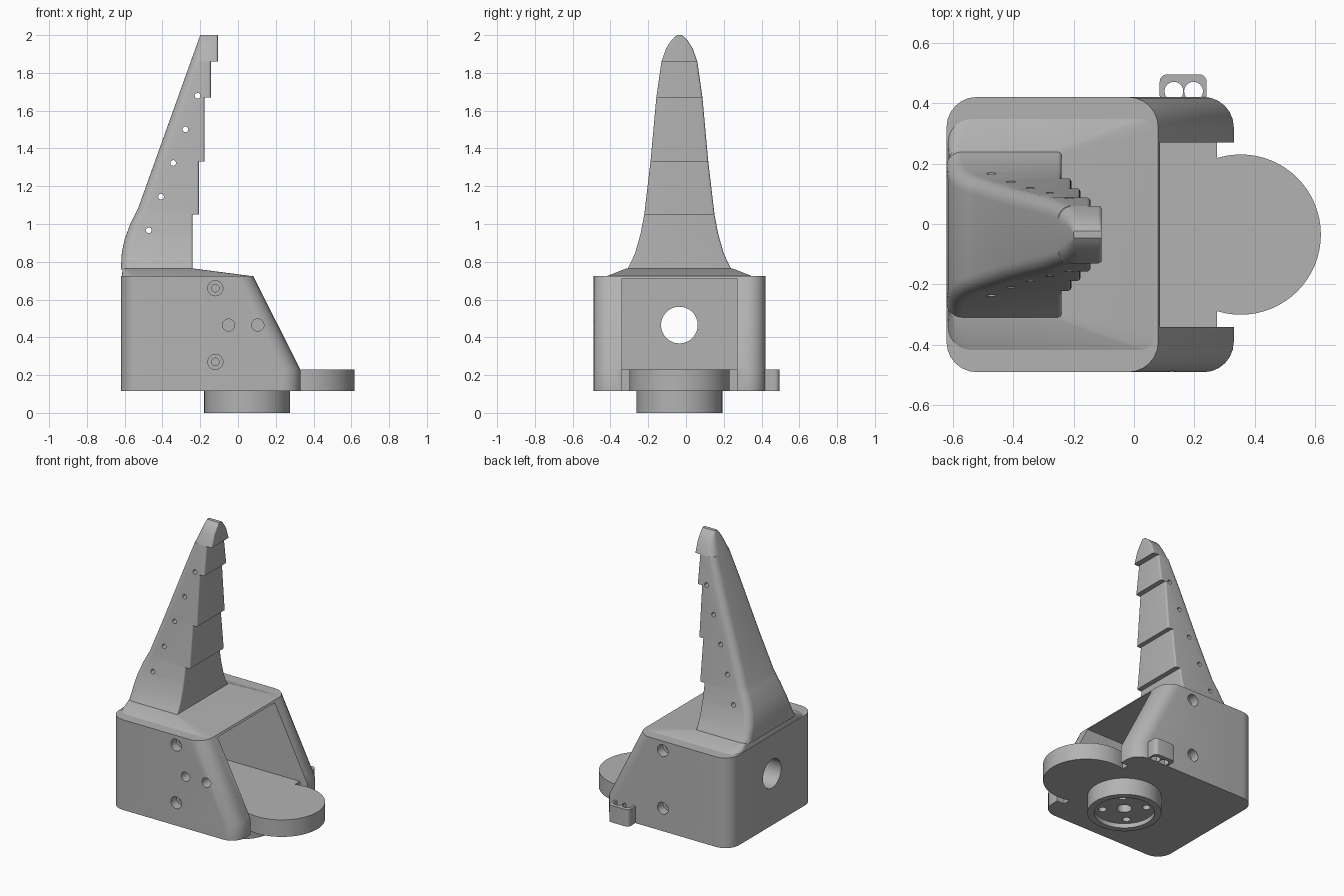
import bpy, bmesh, math
from mathutils import Matrix, Vector

if "Cube" in bpy.data.objects:
    bpy.data.objects.remove(bpy.data.objects["Cube"], do_unlink=True)

YC = -0.035            # symmetry plane of the part
GREY = (0.45, 0.45, 0.45, 1)
mat = bpy.data.materials.new("plain grey")
mat.use_nodes = True
mat.diffuse_color = GREY
mat.node_tree.nodes["Principled BSDF"].inputs["Base Color"].default_value = GREY


def make(name, bm):
    bmesh.ops.recalc_face_normals(bm, faces=bm.faces)
    me = bpy.data.meshes.new(name)
    bm.to_mesh(me)
    bm.free()
    me.materials.append(mat)
    ob = bpy.data.objects.new(name, me)
    bpy.context.collection.objects.link(ob)
    return ob


def section(x0, x1, hw, r_back, r_front, z, yc=YC, steps=6):
    """Rounded rectangle in plan, with separate back and front corner radii."""
    pts = []
    corners = [(x1, 1, 1, r_front), (x0, -1, 1, r_back),
               (x0, -1, -1, r_back), (x1, 1, -1, r_front)]
    for k, (x, sx, sy, r) in enumerate(corners):
        for i in range(steps + 1):
            a = math.pi / 2 * (k + i / steps)
            pts.append(Vector((x - sx * r + r * math.cos(a),
                               yc + sy * (hw - r) + r * math.sin(a), z)))
    return pts


def loft(name, sections):
    bm = bmesh.new()
    rings = [[bm.verts.new(p) for p in s] for s in sections]
    n = len(rings[0])
    for a, b in zip(rings, rings[1:]):
        for i in range(n):
            j = (i + 1) % n
            bm.faces.new((a[i], a[j], b[j], b[i]))
    bm.faces.new(rings[0][::-1])
    bm.faces.new(rings[-1])
    return make(name, bm)


def box(name, lo, hi):
    bm = bmesh.new()
    bmesh.ops.create_cube(bm, size=1)
    lo, hi = Vector(lo), Vector(hi)
    for v in bm.verts:
        v.co = (lo + hi) / 2 + v.co * (hi - lo)
    return make(name, bm)


def rod(name, start, end, r, seg=32):
    """Cylinder between two points."""
    a, b = Vector(start), Vector(end)
    d = b - a
    bm = bmesh.new()
    bmesh.ops.create_cone(bm, cap_ends=True, segments=seg, radius1=r, radius2=r,
                          depth=d.length,
                          matrix=Matrix.Translation((a + b) / 2)
                          @ d.to_track_quat('Z', 'Y').to_matrix().to_4x4())
    return make(name, bm)


def cut(ob, cutter):
    cutter.hide_render = True
    m = ob.modifiers.new("cut", 'BOOLEAN')
    m.operation, m.solver, m.object = 'DIFFERENCE', 'EXACT', cutter
    bpy.context.view_layer.objects.active = ob
    bpy.ops.object.modifier_apply(modifier=m.name)
    bpy.data.objects.remove(cutter, do_unlink=True)


# Housing: rounded block with a sloping front, hollowed out and open at +x
housing = loft("housing", [section(-0.62, x1, 0.455, 0.1, 0.1, z)
                           for x1, z in ((0.33, 0.115), (0.33, 0.23), (0.08, 0.725))])
cut(housing, box("cavity", (-0.5, YC - 0.305, 0.23), (1, YC + 0.305, 0.712)))
cut(housing, box("floor_notch", (0.275, YC - 0.305, 0), (1, YC + 0.305, 0.3)))
cut(housing, rod("rear_hole", (-1, YC, 0.465), (-0.3, YC, 0.465), 0.097, 48))

# Counterbored screw holes on both sides, plain holes on the front wall
for side in (-1, 1):
    for z in (0.27, 0.66):
        for r, depth in ((0.04, 0.06), (0.02, 0.11)):
            cut(housing, rod("screw", (-0.12, YC + side * 0.6, z),
                             (-0.12, YC + side * (0.455 - depth), z), r))
for x in (-0.05, 0.105):
    cut(housing, rod("pin_hole", (x, -0.7, 0.465), (x, -0.2, 0.465), 0.032))

# Raised roof tapering up to the horn
roof = loft("roof", [section(-0.615, 0.075, 0.385, 0.08, 0.05, 0.724),
                     section(-0.61, -0.24, 0.28, 0.03, 0.015, 0.765)])

# Horn: curved back edge, flared base, stepped front
HALF_WIDTH = [(0.76, 0.276), (0.8, 0.255), (0.85, 0.233), (0.95, 0.205), (1.05, 0.186),
              (1.33, 0.153), (1.67, 0.122), (1.86, 0.095), (1.93, 0.07), (1.97, 0.045),
              (1.99, 0.025), (2.0, 0.012)]
BACK = [(0.76, -0.62), (0.85, -0.615), (0.92, -0.6), (1.0, -0.57), (1.08, -0.53), (2.0, -0.2)]
STEPS = [(0.76, 1.05, -0.24), (1.05, 1.33, -0.207), (1.33, 1.67, -0.177),
         (1.67, 1.86, -0.144), (1.86, 2.0, -0.107)]


def lerp_table(table, z):
    for (z0, v0), (z1, v1) in zip(table, table[1:]):
        if z <= z1:
            return v0 + (v1 - v0) * (z - z0) / (z1 - z0)
    return table[-1][1]


levels = sorted({z for z, _ in HALF_WIDTH + BACK})
rings = []
for z0, z1, front in STEPS:
    for z in [l for l in levels if z0 <= l <= z1]:
        hw, back = lerp_table(HALF_WIDTH, z), lerp_table(BACK, z)
        r = min(0.05, hw * 0.6, (front - back) * 0.4)
        rings.append(section(back, front, hw, r, min(0.012, hw * 0.3), z))
horn = loft("horn", rings)
for i in range(5):
    x, z = -0.472 + 0.0645 * i, 0.967 + 0.178 * i
    cut(horn, rod("horn_hole", (x, -0.6, z), (x, 0.6, z), 0.015, 20))

# Round front plate, trimmed where it meets the floor
plate = rod("front_plate", (0.353, YC, 0.115), (0.353, YC, 0.23), 0.265, 64)
cut(plate, box("trim", (-0.5, -1, 0), (0.275, 1, 0.5)))

# Side tab with two vertical holes
tab = loft("side_tab", [section(0.085, 0.24, 0.0475, 0.025, 0.025, z, 0.4475)
                        for z in (0.115, 0.229)])
for x in (0.132, 0.197):
    cut(tab, rod("tab_hole", (x, 0.439, 0), (x, 0.439, 0.5), 0.031))

# Mounting boss below, with recess and bolt pattern
BX = 0.048
boss = rod("mounting_boss", (BX, YC, 0), (BX, YC, 0.116), 0.227, 64)
cut(boss, rod("recess", (BX, YC, -0.1), (BX, YC, 0.03), 0.185, 64))
cut(boss, rod("centre_hole", (BX, YC, -0.1), (BX, YC, 0.1), 0.045))
for k in range(4):
    a = math.pi / 4 + k * math.pi / 2
    x, y = BX + 0.135 * math.cos(a), YC + 0.135 * math.sin(a)
    cut(boss, rod("bolt_hole", (x, y, -0.1), (x, y, 0.1), 0.025, 24))

# Smooth curved surfaces, keep edges sharp
bpy.ops.object.select_all(action='DESELECT')
for ob in (housing, roof, horn, plate, tab, boss):
    ob.select_set(True)
bpy.context.view_layer.objects.active = housing
bpy.ops.object.shade_smooth_by_angle(angle=math.radians(30))
